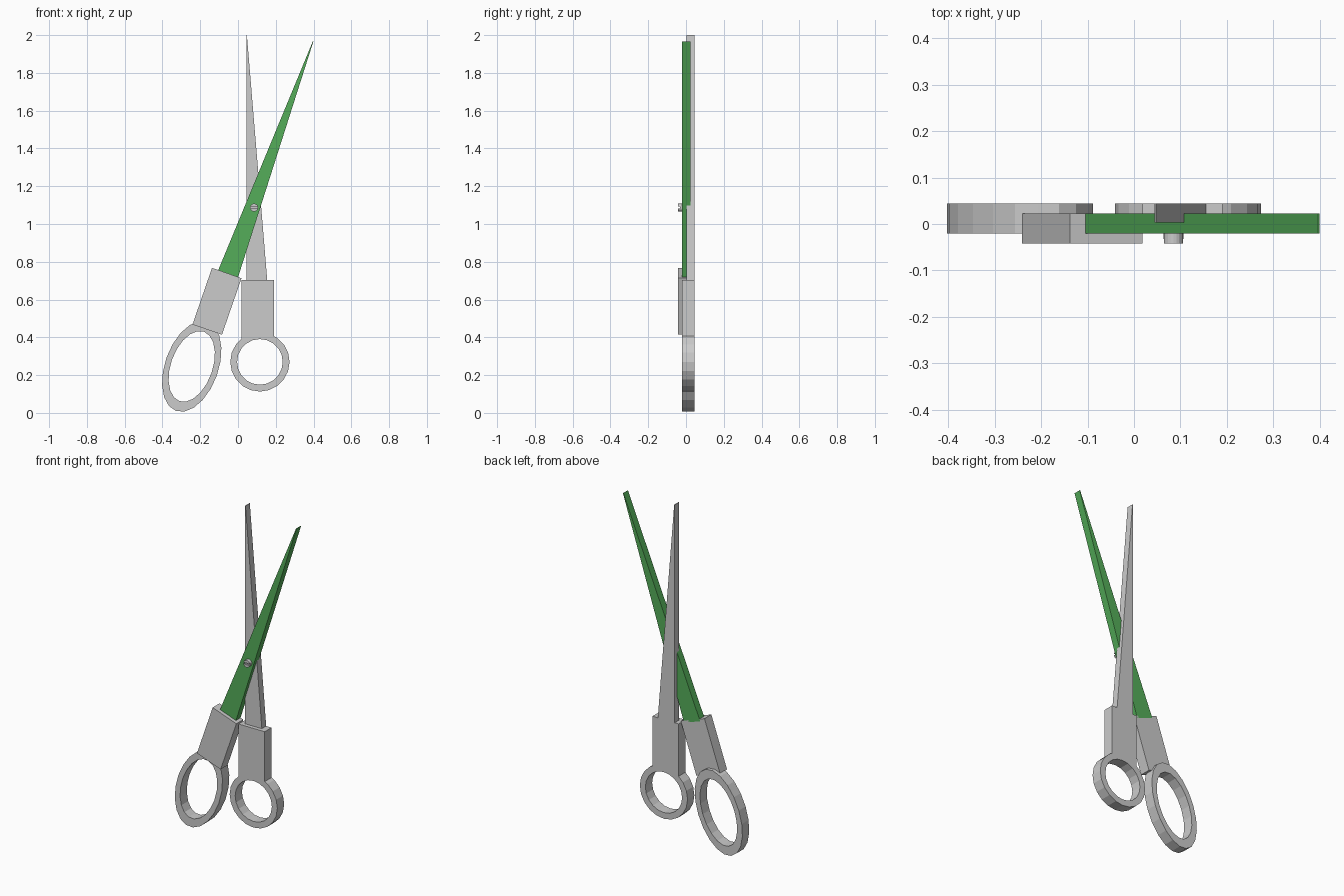
import bpy, bmesh
from math import sin, cos, pi, radians

if "Cube" in bpy.data.objects:
    bpy.data.objects.remove(bpy.data.objects["Cube"])


def finish(name, bm, color=None):
    bmesh.ops.recalc_face_normals(bm, faces=bm.faces)
    mesh = bpy.data.meshes.new(name)
    bm.to_mesh(mesh)
    bm.free()
    obj = bpy.data.objects.new(name, mesh)
    bpy.context.collection.objects.link(obj)
    if color:
        mat = bpy.data.materials.new(name + "_paint")
        mat.diffuse_color = color
        mat.use_nodes = True
        mat.node_tree.nodes["Principled BSDF"].inputs["Base Color"].default_value = mat.diffuse_color
        mesh.materials.append(mat)
    return obj


def prism(name, profile, y0, y1, color=None):
    """Extrude an (x, z) outline from y0 to y1."""
    bm = bmesh.new()
    face = bm.faces.new([bm.verts.new((x, y0, z)) for x, z in profile])
    ext = bmesh.ops.extrude_face_region(bm, geom=[face])["geom"]
    verts = [v for v in ext if isinstance(v, bmesh.types.BMVert)]
    bmesh.ops.translate(bm, verts=verts, vec=(0, y1 - y0, 0))
    return finish(name, bm, color)


def ring(name, cx, cz, a, b, inner, tilt, y0, y1, n=20):
    """Flat elliptical finger loop with a rectangular section."""
    bm = bmesh.new()
    ct, st = cos(tilt), sin(tilt)
    section = [(1, y0), (1, y1), (inner, y1), (inner, y0)]
    rows = []
    for i in range(n):
        t = 2 * pi * i / n
        u, w = a * cos(t), b * sin(t)
        x, z = u * ct + w * st, -u * st + w * ct
        rows.append([bm.verts.new((cx + x * s, y, cz + z * s)) for s, y in section])
    for i in range(n):
        p, q = rows[i], rows[(i + 1) % n]
        for k in range(4):
            m = (k + 1) % 4
            bm.faces.new((p[k], p[m], q[m], q[k]))
    return finish(name, bm)


# Blades
prism("back_blade", [(0.044, 0.69), (0.155, 0.69), (0.155, 0.70), (0.047, 2.0), (0.044, 2.0)],
      0.003, 0.044)
prism("front_blade", [(-0.109, 0.745), (-0.003, 0.708), (0.399, 1.966), (0.396, 1.967)],
      -0.02, 0.023, (0.09, 0.42, 0.10, 1))

# Grips
prism("back_grip", [(0.018, 0.39), (0.19, 0.39), (0.19, 0.703), (0.018, 0.703)],
      -0.02, 0.044)
prism("front_grip", [(-0.241, 0.468), (-0.085, 0.414), (0.0185, 0.713), (-0.1375, 0.768)],
      -0.042, 0.023)

# Finger loops
ring("back_loop", 0.116, 0.27, 0.157, 0.157, 0.77, 0, -0.02, 0.044)
ring("front_loop", -0.245, 0.246, 0.1415, 0.25, 0.78, radians(19.5), -0.02, 0.044)

# Pivot screw with a slot across its head
px, pz, r = 0.085, 1.087, 0.021
circle = [(px + r * cos(2 * pi * i / 20), pz + r * sin(2 * pi * i / 20)) for i in range(20)]
screw = prism("pivot_screw", circle, -0.042, 0.01)
slot = prism("slot_cutter", [(px - 0.03, pz - 0.005), (px + 0.03, pz - 0.005),
                             (px + 0.03, pz + 0.005), (px - 0.03, pz + 0.005)], -0.06, -0.032)
slot.hide_render = True
slot.hide_set(True)
cut = screw.modifiers.new("slot", "BOOLEAN")
cut.operation = 'DIFFERENCE'
cut.solver = 'EXACT'
cut.object = slot
